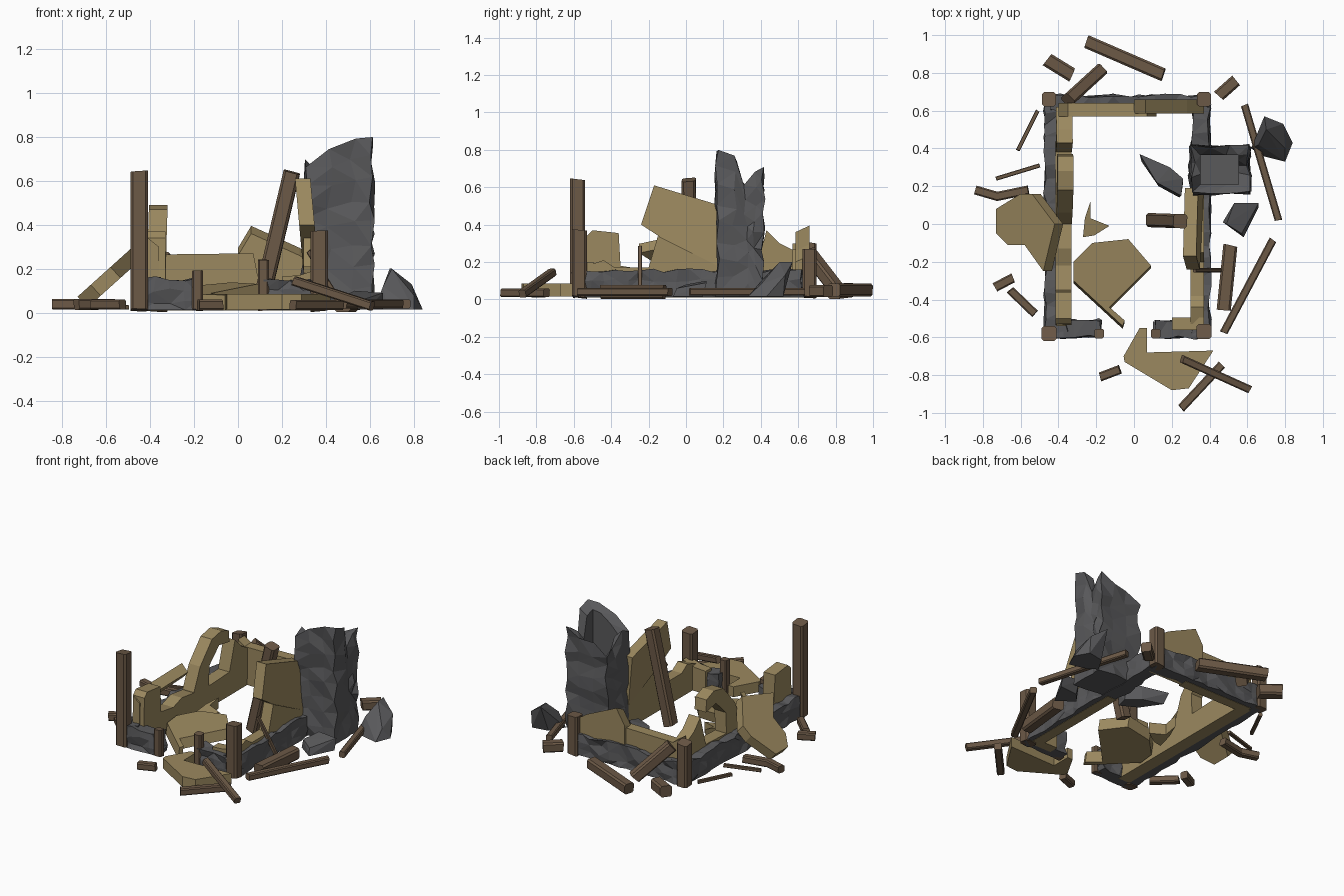
import bpy, bmesh, math, random
from mathutils import Vector

if "Cube" in bpy.data.objects:
    bpy.data.objects.remove(bpy.data.objects["Cube"])

random.seed(4)

def material(name, rgb):
    m = bpy.data.materials.new(name)
    m.diffuse_color = (*rgb, 1)
    m.use_nodes = True
    m.node_tree.nodes["Principled BSDF"].inputs["Base Color"].default_value = m.diffuse_color
    return m

WOOD = material("wood", (0.15, 0.10, 0.062))
PLASTER = material("plaster", (0.33, 0.25, 0.115))
STONE = material("stone", (0.10, 0.10, 0.105))

def finish(name, bm, mat):
    bmesh.ops.recalc_face_normals(bm, faces=bm.faces)
    me = bpy.data.meshes.new(name)
    bm.to_mesh(me)
    bm.free()
    me.materials.append(mat)
    ob = bpy.data.objects.new(name, me)
    bpy.context.collection.objects.link(ob)
    return ob

def jit(a):
    return Vector([random.uniform(-a, a) for _ in range(3)])

def beam(name, p, q, w, h=None):
    """Chamfered timber from p to q, ends broken slightly askew."""
    p, q, h = Vector(p), Vector(q), h or w
    d = (q - p).normalized()
    side = d.cross((0, 0, 1)) if abs(d.z) < 0.99 else Vector((1, 0, 0))
    side.normalize()
    up = side.cross(d)
    c = 0.7
    sec = [(1, c), (c, 1), (-c, 1), (-1, c), (-1, -c), (-c, -1), (c, -1), (1, -c)]
    bm = bmesh.new()
    rings = []
    for e in (p, q):
        k = [random.uniform(-.15, .15) for _ in range(2)]
        rings.append([bm.verts.new(e + side * a * w / 2 + up * b * h / 2
                      + d * (a * k[0] + b * k[1]) * w / 2) for a, b in sec])
    for i in range(8):
        j = (i + 1) % 8
        bm.faces.new((rings[0][i], rings[0][j], rings[1][j], rings[1][i]))
    bm.faces.new(rings[0])
    bm.faces.new(rings[1])
    finish(name, bm, WOOD)

def prism(name, pts, vec, mat=PLASTER):
    """Broken slab: 3D outline extruded along vec."""
    bm = bmesh.new()
    f = bm.faces.new([bm.verts.new(p) for p in pts])
    r = bmesh.ops.extrude_face_region(bm, geom=[f])
    for v in r["geom"]:
        if isinstance(v, bmesh.types.BMVert):
            v.co += Vector(vec)
    finish(name, bm, mat)

def rock(name, base, top):
    """Faceted stone: hull of a ground outline and a few upper points."""
    bm = bmesh.new()
    for x, y in base:
        bm.verts.new((x, y, 0.015))
    for p in top:
        bm.verts.new(p)
    bmesh.ops.convex_hull(bm, input=bm.verts[:])
    finish(name, bm, STONE)

def stone_wall(name, x0, x1, y0, y1, h=0.155):
    """Low rubble footing with jittered facets."""
    bm = bmesh.new()
    bmesh.ops.create_cube(bm, size=1)
    long_y = (y1 - y0) > (x1 - x0)
    n = max(2, int(max(x1 - x0, y1 - y0) / 0.07))
    ax = 1 if long_y else 0
    es = [e for e in bm.edges if abs((e.verts[0].co - e.verts[1].co)[ax]) > .5]
    bmesh.ops.subdivide_edges(bm, edges=es, cuts=n, use_grid_fill=True)
    es = [e for e in bm.edges if abs((e.verts[0].co - e.verts[1].co).z) > .5]
    bmesh.ops.subdivide_edges(bm, edges=es, cuts=2, use_grid_fill=True)
    for v in bm.verts:
        z = (v.co.z + .5) * h
        ground = z < .01
        v.co = Vector(((x0 + x1) / 2 + v.co.x * (x1 - x0),
                       (y0 + y1) / 2 + v.co.y * (y1 - y0), z)) + jit(.012)
        if ground:
            v.co.z = 0.012
    bmesh.ops.triangulate(bm, faces=[f for f in bm.faces])
    finish(name, bm, STONE)

# stone footings
stone_wall("left_footing", -.47, -.36, -.58, .66)
stone_wall("back_footing", -.45, .38, .60, .68)
stone_wall("right_footing", .31, .40, -.58, .62)
stone_wall("front_left_footing", -.45, -.18, -.60, -.51)
stone_wall("front_right_footing", .11, .38, -.60, -.51)

# corner posts and door posts
for name, x, y, w, h in [("tall_post", -.45, -.58, .08, .64), ("front_post", .37, -.57, .08, .37),
                         ("back_left_post", -.45, .66, .075, .30), ("back_right_post", .37, .66, .075, .27),
                         ("door_post_left", -.185, -.58, .05, .19), ("door_post_right", .115, -.58, .05, .24)]:
    beam(name, (x, y, .012), (x, y, h), w)

# plaster walls, side walls are (y, z) outlines with an optional lean
def side_wall(name, outline, x, t, lean=0):
    prism(name, [(x + lean * max(0, z - .16), y, z) for y, z in outline], (t, 0, 0))

side_wall("left_wall_front", [(-.54, .01), (.03, .01), (.03, .17), (-.13, .19), (-.22, .16), (-.35, .18),
                              (-.36, .355), (-.5, .37), (-.53, .34)], -.415, .085)
side_wall("left_wall_window", [(.0, .01), (.62, .01), (.62, .24), (.5, .30), (.43, .37), (.38, .17), (.16, .16),
                               (.16, .30), (.26, .40), (.37, .38), (.36, .46), (.28, .49), (.18, .47),
                               (.06, .33), (.0, .18)], -.415, .085, .03)
side_wall("right_wall_base", [(-.53, .01), (.19, .01), (.19, .17), (-.15, .34), (-.20, .17),
                              (-.38, .17), (-.44, .21), (-.53, .18)], .298, .072)
side_wall("right_wall_shard", [(.19, .16), (.19, .50), (-.17, .61), (-.24, .40), (-.14, .335)], .30, .07, -.09)
prism("back_wall_low", [(-.40, .57, .01), (.12, .57, .01), (.07, .57, .27), (-.35, .57, .265), (-.40, .57, .30)],
      (0, .07, 0))
prism("back_wall_shard", [(x, .585, z) for x, z in [(.0, .01), (.37, .01), (.37, .20), (.28, .26), (.06, .36),
                                                   (.0, .26)]], (0, .075, .035))
prism("front_wall_stub", [(.2, -.56, .01), (.37, -.56, .01), (.37, -.56, .2), (.28, -.56, .17), (.2, -.56, .165)],
      (0, .065, 0))
prism("front_left_stub", [(-.41, -.54, .01), (-.36, -.54, .01), (-.36, -.54, .30), (-.41, -.54, .34)], (0, .06, 0))

# fallen plaster slabs, (x, y) outlines on a tilted plane
def slab(name, outline, z0, sx, sy, vec):
    prism(name, [(x, y, z0 + sx * x + sy * y) for x, y in outline], vec)

slab("leaning_slab", [(-.73, -.05), (-.73, .08), (-.60, .16), (-.54, .16), (-.42, .0), (-.48, -.25),
                      (-.58, -.11), (-.67, -.11)], .73, .9, 0, (.045, 0, -.05))
slab("inside_slab", [(-.32, -.20), (-.22, -.10), (-.03, -.08), (.09, -.22), (-.13, -.44), (-.05, -.51),
                     (-.06, -.54), (-.32, -.30)], .15, .08, .12, (0, -.015, -.07))
slab("front_slab", [(-.055, -.70), (.03, -.55), (.07, -.55), (.07, -.68), (.42, -.67), (.29, -.87),
                    (.20, -.88), (-.05, -.73)], .085, 0, 0, (0, 0, -.07))
slab("small_shard", [(-.27, -.07), (-.26, .03), (-.23, .12), (-.23, .03), (-.13, -.01), (-.21, -.06)],
     .10, 0, .2, (0, 0, -.075))

# hollow broken chimney: outer skin, jagged rim, inner shaft
def chimney():
    bm = bmesh.new()
    cx, cy, hx, hy = .452, .287, .155, .122
    ring = [(-1, -1), (-.3, -1), (.4, -1), (1, -1), (1, -.2), (1, .3), (1, .65), (1, 1),
            (.35, 1), (-.35, 1), (-1, 1), (-1, .3), (-1, -.3)]
    tops = [.66, .73, .78, .79, .77, .60, .66, .70, .64, .62, .58, .60, .68]
    n, rows, levels = len(ring), [], 8
    for k in range(levels + 1):
        t = k / levels
        row = []
        for (a, b), h in zip(ring, tops):
            s = 1.0 - .08 * t if a > 0 else 1.0
            co = Vector((cx + a * hx * s + .015 * t, cy + b * hy, .015 + t * h)) + jit(.016)
            if k == 0:
                co.z = .015
            row.append(bm.verts.new(co))
        rows.append(row)
    for z in (None, .45):
        rows.append([bm.verts.new((cx + a * .1, cy + b * .078, (h - .03) if z is None else z))
                     for (a, b), h in zip(ring, tops)])
    for r0, r1 in zip(rows, rows[1:]):
        for i in range(n):
            j = (i + 1) % n
            bm.faces.new((r0[i], r0[j], r1[j], r1[i]))
    bm.faces.new(rows[0])
    bm.faces.new(rows[-1])
    bmesh.ops.triangulate(bm, faces=bm.faces[:])
    finish("chimney", bm, STONE)

chimney()

# fallen stones
rock("stone_right_back", [(.62, .40), (.68, .36), (.80, .33), (.84, .43), (.79, .52), (.68, .50)],
     [(.69, .57, .20), (.70, .50, .20), (.79, .53, .13), (.66, .42, .12), (.80, .40, .08)])
rock("stone_right_front", [(.47, .01), (.58, -.07), (.66, .09), (.53, .08)],
     [(.53, .11, .10), (.66, .11, .09), (.49, .0, .08), (.57, -.05, .06)])
rock("stone_inside", [(.04, .33), (.13, .2), (.24, .14), (.26, .22), (.18, .29)],
     [(.03, .37, .08), (.19, .30, .10), (.26, .24, .10), (.25, .15, .08), (.12, .22, .09)])

# fallen timbers: start, end, width
timbers = [((.10, .02, .03), (.245, .015, .64), .075),
           ((-.25, .965, .05), (.155, .79, .05), .07),
           ((-.35, .655, .25), (-.18, .81, .05), .07),
           ((-.46, .87, .05), (-.33, .79, .04), .075),
           ((.45, .68, .045), (.54, .76, .045), .065),
           ((.585, .63, .04), (.765, .02, .04), .04),
           ((-.615, .39, .025), (-.51, .60, .025), .022),
           ((-.73, .24, .025), (-.50, .31, .025), .022),
           ((-.84, .18, .038), (-.72, .145, .038), .048),
           ((-.73, .145, .038), (-.56, .18, .038), .048),
           ((-.735, -.335, .038), (-.64, -.285, .038), .05),
           ((-.655, -.35, .038), (-.525, -.475, .038), .045),
           ((.475, -.575, .04), (.735, -.085, .04), .042),
           ((.51, -.115, .04), (.475, -.455, .04), .075),
           ((.255, -.715, .145), (.61, -.875, .03), .042),
           ((.25, -.975, .035), (.465, -.745, .035), .046),
           ((-.18, -.81, .035), (-.075, -.77, .035), .048),
           ((.47, -.245, .04), (.32, -.245, .28), .022)]
for i, (p, q, w) in enumerate(timbers):
    beam(f"timber_{i + 1}", p, q, w)
